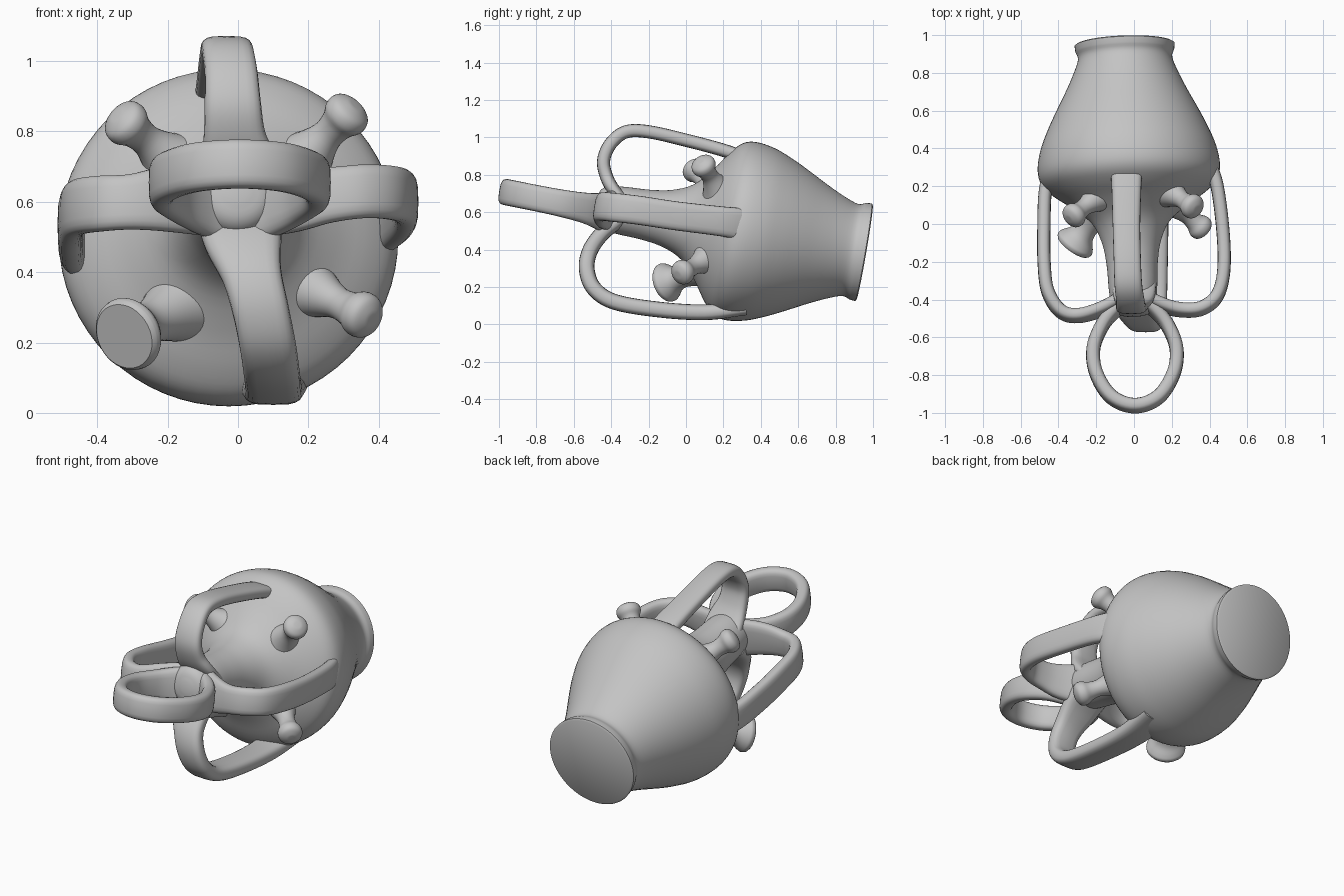
import bpy, bmesh, math
from mathutils import Vector

cube = bpy.data.objects.get("Cube")
if cube:
    bpy.data.objects.remove(cube, do_unlink=True)

# One plain clay grey
GREY = (0.55, 0.55, 0.55, 1.0)
clay = bpy.data.materials.new("clay_grey")
clay.use_nodes = True
clay.diffuse_color = GREY
bsdf = clay.node_tree.nodes["Principled BSDF"]
bsdf.inputs["Base Color"].default_value = GREY
bsdf.inputs["Roughness"].default_value = 0.7


def spline(points, steps):
    """Smooth curve through points of any dimension (Catmull-Rom)."""
    p = [Vector(q) for q in points]
    p = [2 * p[0] - p[1]] + p + [2 * p[-1] - p[-2]]
    out = []
    for i in range(1, len(p) - 2):
        a, b, c, d = p[i - 1:i + 3]
        for k in range(steps):
            t = k / steps
            out.append(0.5 * (2 * b + (c - a) * t + (2 * a - 5 * b + 4 * c - d) * t * t
                              + (3 * b - a - 3 * c + d) * t ** 3))
    return out + [p[-2]]


def skin(name, rings):
    """Bridge closed rings of points into a capped, smooth-shaded object."""
    bm = bmesh.new()
    loops = [[bm.verts.new(co) for co in ring] for ring in rings]
    n = len(loops[0])
    for r0, r1 in zip(loops, loops[1:]):
        for i in range(n):
            j = (i + 1) % n
            bm.faces.new((r0[i], r0[j], r1[j], r1[i]))
    bm.faces.new(loops[0][::-1])
    bm.faces.new(loops[-1])
    bmesh.ops.recalc_face_normals(bm, faces=bm.faces)
    me = bpy.data.meshes.new(name)
    bm.to_mesh(me)
    bm.free()
    me.materials.append(clay)
    ob = bpy.data.objects.new(name, me)
    bpy.context.collection.objects.link(ob)
    bpy.ops.object.select_all(action='DESELECT')
    bpy.context.view_layer.objects.active = ob
    ob.select_set(True)
    bpy.ops.object.shade_smooth_by_angle(angle=math.radians(40))
    return ob


def lathe(name, origin, direction, profile, sides):
    """Revolve (distance, radius) pairs about an axis."""
    o, d = Vector(origin), Vector(direction).normalized()
    u = d.cross(Vector((0, 0, 1))).normalized()
    v = d.cross(u)
    angles = [2 * math.pi * i / sides for i in range(sides)]
    return skin(name, [[o + d * s + r * (u * math.cos(a) + v * math.sin(a)) for a in angles]
                       for s, r in profile])


def strap(name, points, across, half_thick=0.035, sides=20):
    """Sweep a rounded flat section; points are (x, y, z, half width)."""
    path = spline(points, 6)
    rings = []
    for i, q in enumerate(path):
        t = (path[min(i + 1, len(path) - 1)].xyz - path[max(i - 1, 0)].xyz).normalized()
        b = Vector(across)
        b = (b - t * b.dot(t)).normalized()
        n = t.cross(b)
        ring = []
        for k in range(sides):
            a = 2 * math.pi * k / sides
            c, s = math.cos(a), math.sin(a)
            ring.append(q.xyz + b * q.w * math.copysign(abs(c) ** 0.55, c)
                        + n * half_thick * math.copysign(abs(s) ** 0.75, s))
        rings.append(ring)
    return skin(name, rings)


# Jug lying on its side: foot lip, belly, shoulder, neck
AXIS = (0.05, -1.45, 0.25)
belly = spline([(0.035, 0.262), (0.08, 0.25), (0.16, 0.278), (0.26, 0.325), (0.37, 0.382),
                (0.47, 0.43), (0.57, 0.468), (0.67, 0.483), (0.74, 0.465), (0.80, 0.405),
                (0.87, 0.305), (0.96, 0.205), (1.07, 0.155), (1.19, 0.135), (1.32, 0.128),
                (1.41, 0.115), (1.45, 0.085), (1.465, 0.03)], 4)
lathe("jug_body", (-0.05, 0.955, 0.385), AXIS,
      [(0.0, 0.255), (0.006, 0.265)] + [tuple(p) for p in belly], 64)

# Handles on the top and underside
strap("top_handle", [(-0.04, 0.36, 0.87, 0.09), (-0.04, 0.22, 0.925, 0.08), (-0.04, 0.0, 0.985, 0.073),
                     (-0.035, -0.2, 1.03, 0.072), (-0.03, -0.32, 1.03, 0.073), (-0.02, -0.4, 0.97, 0.075),
                     (-0.015, -0.44, 0.88, 0.08), (-0.01, -0.425, 0.79, 0.088),
                     (0.0, -0.38, 0.71, 0.11), (0.0, -0.3, 0.62, 0.12)], (1, 0, 0))
strap("bottom_handle", [(0.10, 0.32, 0.09, 0.10), (0.10, 0.1, 0.065, 0.085), (0.10, -0.15, 0.08, 0.08),
                        (0.095, -0.38, 0.12, 0.08), (0.085, -0.49, 0.19, 0.08), (0.065, -0.53, 0.29, 0.08),
                        (0.04, -0.515, 0.39, 0.085), (0.015, -0.45, 0.485, 0.11),
                        (0.0, -0.36, 0.56, 0.12)], (1, 0, 0), 0.042)

# Handles on both sides
UP = (0, 0.17, 0.985)
strap("left_handle", [(0.39, 0.34, 0.53, 0.09), (0.44, 0.2, 0.55, 0.08), (0.472, -0.05, 0.58, 0.077),
                      (0.475, -0.25, 0.61, 0.077), (0.44, -0.38, 0.625, 0.077), (0.36, -0.445, 0.63, 0.077),
                      (0.26, -0.455, 0.62, 0.08), (0.15, -0.43, 0.61, 0.1), (0, -0.36, 0.61, 0.12)], UP)
strap("right_handle", [(-0.40, 0.36, 0.45, 0.09), (-0.465, 0.2, 0.475, 0.08), (-0.477, -0.02, 0.515, 0.08),
                       (-0.475, -0.22, 0.56, 0.08), (-0.455, -0.36, 0.585, 0.08), (-0.39, -0.46, 0.595, 0.08),
                       (-0.30, -0.485, 0.60, 0.08), (-0.17, -0.45, 0.61, 0.1), (0, -0.36, 0.61, 0.12)], UP)

# Ring at the mouth end
half_ring = [(0.03, -0.40, 0.12), (0.11, -0.46, 0.1), (0.175, -0.54, 0.082), (0.22, -0.66, 0.073),
             (0.205, -0.79, 0.07), (0.125, -0.915, 0.07)]
ring_xy = half_ring + [(0, -0.962, 0.07)] + [(-x, y, w) for x, y, w in half_ring[::-1]]
strap("front_ring", [(x + 0.005, y, 0.615 - 0.2 * (y + 0.5), w) for x, y, w in ring_xy], UP, 0.037)

# Mushroom-shaped knobs on the shoulder, given by foot and head centre
KNOBS = {
    "upper_left_knob": ((0.16, 0.19, 0.69), (0.315, 0.09, 0.855)),
    "upper_right_knob": ((-0.16, 0.17, 0.69), (-0.325, 0.04, 0.83)),
    "lower_left_knob": ((0.17, 0.15, 0.37), (0.36, -0.025, 0.275)),
}
for name, (foot, head) in KNOBS.items():
    d = Vector(head) - Vector(foot)
    L = d.length
    prof = spline([(0, 0.12), (0.3 * L, 0.075), (0.58 * L, 0.047), (0.78 * L, 0.05),
                   (0.92 * L, 0.066), (L + 0.012, 0.06), (L + 0.03, 0.03), (L + 0.033, 0.006)], 4)
    lathe(name, foot, d, [tuple(p) for p in prof], 28)

# Larger flat-faced spout
spout = spline([(0, 0.13), (0.1, 0.085), (0.18, 0.062), (0.235, 0.068), (0.275, 0.095),
                (0.295, 0.106), (0.312, 0.104)], 4)
lathe("lower_right_spout", (-0.145, 0.13, 0.315), (-0.55, -0.77, -0.3),
      [tuple(p) for p in spout] + [(0.322, 0.095)], 36)
